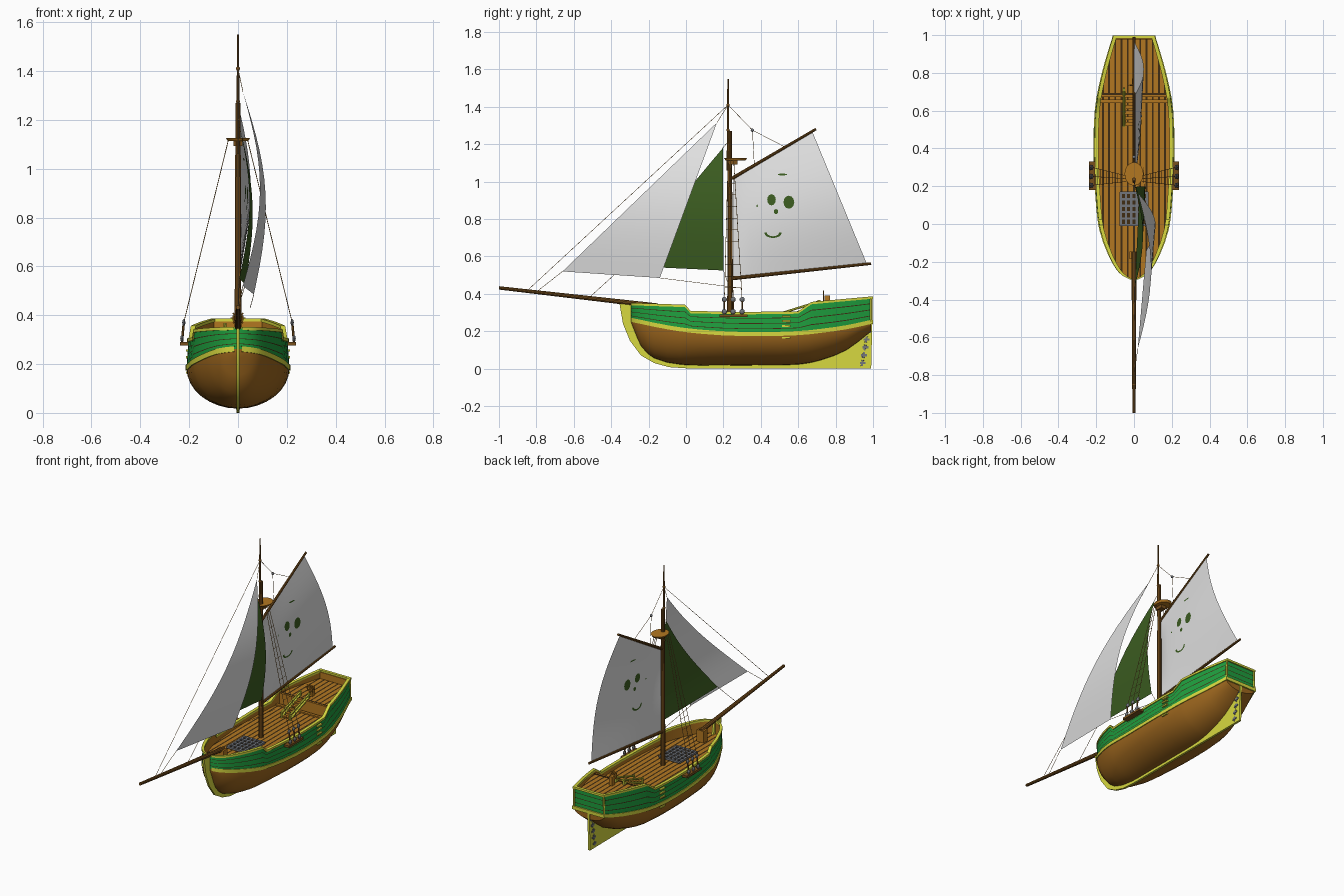
import bpy, bmesh, math
from mathutils import Vector, Matrix
from mathutils.bvhtree import BVHTree

if "Cube" in bpy.data.objects:
    bpy.data.objects.remove(bpy.data.objects["Cube"])

COL = {"hull_green": (.013, .34, .048), "hull_brown": (.34, .135, .013), "trim_yellow": (.68, .69, .05),
       "deck_wood": (.45, .185, .015), "dark_gap": (.05, .025, .006), "spar_brown": (.19, .08, .012),
       "sail_white": (.77, .77, .77), "sail_green": (.045, .11, .015), "iron_grey": (.17, .18, .2),
       "rope": (.36, .19, .05)}
MAT = {}
for k, c in COL.items():
    MAT[k] = bpy.data.materials.new(k)
    MAT[k].diffuse_color = (*c, 1)

def finish(bm, name, *mats, angle=35, recalc=True):
    if recalc:
        bmesh.ops.recalc_face_normals(bm, faces=bm.faces)
    me = bpy.data.meshes.new(name)
    bm.to_mesh(me)
    bm.free()
    ob = bpy.data.objects.new(name, me)
    bpy.context.collection.objects.link(ob)
    for m in mats:
        me.materials.append(MAT[m])
    bpy.ops.object.select_all(action='DESELECT')
    ob.select_set(True)
    bpy.context.view_layer.objects.active = ob
    bpy.ops.object.shade_smooth_by_angle(angle=math.radians(angle))
    return ob

def rod(bm, p, q, r, r2=None, n=6):
    p, q = Vector(p), Vector(q)
    m = Matrix.Translation((p + q) / 2) @ (q - p).to_track_quat('Z', 'Y').to_matrix().to_4x4()
    bmesh.ops.create_cone(bm, cap_ends=True, segments=n, radius1=r, radius2=r if r2 is None else r2,
                          depth=(q - p).length, matrix=m)

def box(bm, c, s):
    bmesh.ops.create_cube(bm, size=1, matrix=Matrix.Translation(c) @ Matrix.Diagonal((*s, 1)))

def ball(bm, c, r, flat=1):
    bmesh.ops.create_uvsphere(bm, u_segments=10, v_segments=6, radius=r,
                              matrix=Matrix.Translation(c) @ Matrix.Diagonal((flat, 1, 1, 1)))

# Hull lines, each a function of y
Y = [-.295, -.275, -.24, -.17, -.03, .18, .4, .6, .72, .86, .99]
WID = [.012, .055, .09, .13, .18, .203, .211, .204, .185, .15, .11]
KEEL = [.25, .2, .12, .055, .022, .018, .018, .022, .045, .1, .2]
WALE = [.262, .257, .25, .235, .21, .19, .185, .19, .202, .222, .25]
RAIL = [(-.3, .345), (-.005, .335), (.025, .302), (.3, .296), (.6, .3), (.67, .35), (1, .38)]
MAIN_Z, AFT_Z = .265, .333

def spline(vals, y):
    i = max(j for j in range(len(Y) - 1) if Y[j] <= y + 1e-9)
    def tan(j):
        a, b = max(j - 1, 0), min(j + 1, len(Y) - 1)
        return (vals[b] - vals[a]) / (Y[b] - Y[a])
    h = Y[i + 1] - Y[i]
    t = (y - Y[i]) / h
    return ((2*t**3 - 3*t*t + 1) * vals[i] + (t**3 - 2*t*t + t) * h * tan(i)
            + (3*t*t - 2*t**3) * vals[i + 1] + (t**3 - t*t) * h * tan(i + 1))

def rail(y):
    for (a, za), (b, zb) in zip(RAIL, RAIL[1:]):
        if y <= b:
            return za + (zb - za) * (y - a) / (b - a)

wid, keel, wale = (lambda y, v=v: spline(v, y) for v in (WID, KEEL, WALE))
deck_z = lambda y: MAIN_Z if y < .68 else AFT_Z
top_x = lambda y: wid(y) * .96
YS = sorted(set(Y + [(a + b) / 2 for a, b in zip(Y, Y[1:])] + [r[0] for r in RAIL[1:-1]] + [.679, .681]))

# Hull shell: round bottom, planked topsides, inner bulwark
SEAMS = [0, .24, .27, .49, .52, .74, .77, 1]
def half(y):
    w, b, v, t = wid(y), keel(y), wale(y), rail(y)
    pts = [(w * math.sin(a), b + (v - b) * (1 - math.cos(a))) for a in [math.pi / 16 * i for i in range(9)]]
    pts += [(w * (1 - .04 * f), v + (t - v) * f) for f in SEAMS[1:]]
    xi = max(pts[-1][0] - .011, 0)
    return pts + [(xi, t), (xi, deck_z(y))]
ROWM = [0] * 8 + [1, 2, 1, 2, 1, 2, 1] + [3, 4]

bm = bmesh.new()
for s in (1, -1):
    grid = [[bm.verts.new((s * x, y, z)) for x, z in half(y)] for y in YS]
    for a, b in zip(grid, grid[1:]):
        for k, m in enumerate(ROWM):
            bm.faces.new((a[k], a[k + 1], b[k + 1], b[k])).material_index = m
for y in (YS[0], YS[-1]):                                  # stem and transom
    h = half(y)
    for k in range(15):
        (x0, z0), (x1, z1) = h[k], h[k + 1]
        ring = [(x0, y, z0), (x1, y, z1), (-x1, y, z1)] + ([(-x0, y, z0)] if k else [])
        bm.faces.new([bm.verts.new(p) for p in ring]).material_index = ROWM[k]
bmesh.ops.remove_doubles(bm, verts=bm.verts, dist=1e-5)
finish(bm, "hull", "hull_brown", "hull_green", "dark_gap", "trim_yellow", "deck_wood")

# Yellow strips that run round the hull
def strip(name, xf, x_in, x_out, zf, z_lo, z_hi):
    bm = bmesh.new()
    for s in (1, -1):
        rows = [[bm.verts.new((s * max(xf(y) + dx, 0), y, zf(y) + dz)) for dx, dz in
                 ((x_in, z_lo), (x_out, z_lo), (x_out, z_hi), (x_in, z_hi))] for y in YS]
        for a, b in zip(rows, rows[1:]):
            for k in range(4):
                bm.faces.new((a[k], a[k - 1], b[k - 1], b[k]))
    ye = YS[-1]
    box(bm, (0, ye, zf(ye) + (z_lo + z_hi) / 2), (2 * (xf(ye) + x_out), .018, z_hi - z_lo))
    finish(bm, name, "trim_yellow")
strip("wale", wid, -.006, .004, wale, -.011, .011)
strip("rail_cap", top_x, -.014, .006, rail, -.006, .007)

bm = bmesh.new()                                            # transom corner posts and inner wall
for s in (1, -1):
    rod(bm, (s * .108, .991, .25), (s * .105, .991, .377), .007)
finish(bm, "transom_posts", "trim_yellow")
bm = bmesh.new()
box(bm, (0, .98, .35), (.2, .008, .05))
finish(bm, "transom_lining", "deck_wood")

# Keel, stem and rudder as one plate
bm = bmesh.new()
out = [(-.355, .345), (-.337, .24), (-.3, .15), (-.24, .07), (-.17, .03), (-.09, .008), (0, .002), (.6, .002),
       (.99, 0), (.996, .245), (.955, .235), (.9, .17), (.8, .11), (.7, .07), (.6, .04), (0, .04), (-.15, .07),
       (-.23, .16), (-.27, .26), (-.285, .35)]
f = bm.faces.new([bm.verts.new((-.007, y, z)) for y, z in out])
ext = bmesh.ops.extrude_face_region(bm, geom=[f])["geom"]
bmesh.ops.translate(bm, verts=[v for v in ext if isinstance(v, bmesh.types.BMVert)], vec=(.014, 0, 0))
finish(bm, "keel_and_rudder", "trim_yellow")
bm = bmesh.new()
for i in range(5):
    y, z = .94 + .007 * i, .03 + .042 * i
    box(bm, (0, y + .005, z), (.022, .032, .012))
    rod(bm, (0, y, z - .016), (0, y + .005, z + .016), .01)
finish(bm, "rudder_hinges", "iron_grey")

# Decks, cut into planks with dark seams
def deck(name, y0, y1, z):
    bm = bmesh.new()
    ys = [y for y in YS if y0 <= y <= y1]
    rows = [[bm.verts.new((s * max(top_x(y) - .01, .001), y, z)) for s in (-1, 1)] for y in ys]
    for a, b in zip(rows, rows[1:]):
        bm.faces.new((a[0], a[1], b[1], b[0]))
    for k in range(-6, 7):
        for d in (-.005, .005):
            bmesh.ops.bisect_plane(bm, geom=bm.verts[:] + bm.edges[:] + bm.faces[:],
                                   plane_co=(k * .033 + d, 0, 0), plane_no=(1, 0, 0))
    for f in bm.faces:
        x = f.calc_center_median().x / .033
        f.material_index = int(abs(x - round(x)) < .13)
    finish(bm, name, "deck_wood", "dark_gap")
deck("main_deck", -.3, .6801, MAIN_Z)
deck("aft_deck", .68, 1, AFT_Z)
bm = bmesh.new()
box(bm, (0, .678, (MAIN_Z + AFT_Z) / 2), (.36, .012, AFT_Z - MAIN_Z + .004))
box(bm, (0, .65, MAIN_Z + .003), (.37, .018, .01))
finish(bm, "deck_step", "deck_wood")
bm = bmesh.new()
box(bm, (0, .688, AFT_Z + .001), (.36, .009, .004))
finish(bm, "deck_step_seam", "dark_gap")

# Cargo grating
bm = bmesh.new()
box(bm, (0, .08, MAIN_Z + .002), (.15, .18, .008))
finish(bm, "hatch", "dark_gap")
bm = bmesh.new()
for i in range(6):
    box(bm, (-.07 + .028 * i, .08, MAIN_Z + .008), (.012, .18, .01))
    box(bm, (0, -.005 + .034 * i, MAIN_Z + .008), (.15, .012, .01))
finish(bm, "hatch_grating", "iron_grey")

# Stairs to the aft deck, steering wheel and bowsprit heel
bm = bmesh.new()
for x in (-.053, .008):
    rod(bm, (x, .52, .272), (x, .7, AFT_Z + .005), .008)
    rod(bm, (x, .52, .3), (x, .72, .362), .006)
    for y, z in ((.52, MAIN_Z), (.71, AFT_Z - .005)):
        rod(bm, (x, y, z), (x, y, z + .04), .007)
finish(bm, "stair_rails", "trim_yellow")
bm = bmesh.new()
for i in range(6):
    box(bm, (-.022, .53 + .03 * i, .275 + .011 * i), (.055, .02, .008))
box(bm, (0, -.165, .3), (.05, .04, .08))
finish(bm, "stair_treads_and_heel_block", "deck_wood")
bm = bmesh.new()
box(bm, (0, .755, .36), (.022, .028, .06))
c = Vector((0, .735, .388))
tip = lambda a, r: c + Vector((r * math.cos(a), 0, r * math.sin(a)))
for i in range(12):
    rod(bm, tip(i * math.pi / 6, .02), tip((i + 1) * math.pi / 6, .02), .004)
for i in range(4):
    rod(bm, tip(i * math.pi / 4, -.03), tip(i * math.pi / 4, .03), .0025)
finish(bm, "steering_wheel", "deck_wood")

# Boarding slats on the hull sides
bm = bmesh.new()
for s in (1, -1):
    for z in (.165, .228, .255, .28):
        box(bm, (s * .2035, .535, z), (.018, .045, .009))
finish(bm, "boarding_slats", "trim_yellow")

# Spars
for name, p, q, r, r2 in (("mast", (0, .235, .25), (0, .235, 1.27), .015, .011),
                          ("topmast", (0, .225, 1.06), (0, .225, 1.55), .008, .004),
                          ("bowsprit", (0, -1, .432), (0, -.15, .335), .009, .014),
                          ("boom", (0, .245, .482), (0, .99, .562), .01, .007),
                          ("gaff", (0, .245, 1.017), (0, .695, 1.281), .009, .007)):
    bm = bmesh.new()
    rod(bm, p, q, r, r2, 10)
    finish(bm, name, "spar_brown")
bm = bmesh.new()
bmesh.ops.create_cone(bm, cap_ends=True, segments=16, radius1=.042, radius2=.05, depth=.013,
                      matrix=Matrix.Translation((0, .265, 1.12)) @ Matrix.Diagonal((1, 1.25, 1, 1)))
finish(bm, "lookout_platform", "deck_wood")
bm = bmesh.new()
box(bm, (0, .25, 1.105), (.035, .05, .025))
finish(bm, "platform_bracket", "spar_brown")

# Sails: a grid between four corners with a sideways belly
def sail(name, mat, tack, clew, head_aft, head_fore, belly, n=14):
    a, b, c, d = map(Vector, (tack, clew, head_aft, head_fore))
    bm = bmesh.new()
    g = [[bm.verts.new(a.lerp(b, i / n).lerp(d.lerp(c, i / n), j / n) + Vector((belly(i / n, j / n), 0, 0)))
          for i in range(n + 1)] for j in range(n + 1)]
    for j in range(n):
        for i in range(n):
            bm.faces.new((g[j][i], g[j][i + 1], g[j + 1][i + 1], g[j + 1][i]))
    bmesh.ops.remove_doubles(bm, verts=bm.verts, dist=1e-5)
    tree = BVHTree.FromBMesh(bm)
    finish(bm, name, mat)
    return tree
arc = lambda t: math.sin(math.pi * t)
sail("jib", "sail_white", (.02, -.66, .52), (.065, -.14, .485), (.02, .165, 1.315), (.02, .165, 1.315),
     lambda s, t: .07 * arc(t))
sail("staysail", "sail_green", (.005, -.33, .55), (.03, .2, .525), (.005, .197, 1.18), (.005, .197, 1.18),
     lambda s, t: .042 * arc(t))
main = sail("mainsail", "sail_white", (0, .255, .49), (0, .967, .56), (0, .675, 1.268), (0, .255, 1.02),
            lambda s, t: .052 * arc(t) * math.sqrt(s))

# Painted face on both sides of the mainsail
bm = bmesh.new()
def patch(pts):
    for off in (.0025, -.0025):
        vs = [bm.verts.new((main.ray_cast(Vector((1, y, z)), Vector((-1, 0, 0)))[0].x + off, y, z)) for y, z in pts]
        bm.faces.new(vs if off > 0 else vs[::-1])
def oval(y, z, ry, rz, n=12):
    patch([(y + ry * math.cos(6.2832 * i / n), z + rz * math.sin(6.2832 * i / n)) for i in range(n)])
oval(.457, .903, .023, .03)
oval(.55, .89, .029, .035)
oval(.481, .84, .012, .013)
oval(.515, 1.038, .026, .005)
oval(.38, .87, .004, .007)
for i in range(8):                                          # smiling mouth
    a, b = (math.pi * (1 + k / 8) for k in (i, i + 1))
    patch([(.465 + r * math.cos(t), .733 + .65 * r * math.sin(t) - .004) for r, t in
           ((.047, a), (.047, b), (.033, b), (.033, a))])
finish(bm, "sail_face", "sail_green", recalc=False)

# Shrouds, ratlines, deadeyes and channels
ropes, eyes, chan = bmesh.new(), bmesh.new(), bmesh.new()
for s in (1, -1):
    box(chan, (s * .22, .255, .283), (.036, .15, .014))
    lo = [Vector((s * .222, y, .37)) for y in (.205, .252, .3)]
    hi = [Vector((s * .04, y, 1.115)) for y in (.225, .24, .255)]
    for a, b in zip(lo, hi):
        rod(ropes, a, b, .0016)
        rod(chan, a, (s * .23, a.y, .285), .005)
        ball(eyes, a, .014, .5)
        ball(eyes, (s * .23, a.y, .305), .014, .5)
    for k in range(1, 11):
        rod(ropes, lo[0].lerp(hi[0], k / 12), lo[2].lerp(hi[2], k / 12), .0012, n=4)
finish(ropes, "shrouds", "rope")
finish(chan, "channels", "spar_brown")

# Stays, halyards and sheets
bm = bmesh.new()
for p, q in (((0, .225, 1.41), (0, -.85, .416)), ((0, .225, 1.41), (.02, .165, 1.315)),
             ((.02, -.66, .52), (0, -.8, .41)), ((0, .225, 1.41), (0, .355, 1.275)),
             ((0, .355, 1.275), (0, .365, 1.09)), ((0, .355, 1.275), (0, .53, 1.185)),
             ((.005, -.33, .55), (0, -.52, .378)), ((.065, -.14, .485), (.05, .3, .43)),
             ((.005, .197, 1.18), (0, .23, 1.22)), ((.03, .2, .525), (0, .235, .43))):
    rod(bm, p, q, .0013, n=5)
finish(bm, "running_rigging", "rope")
ball(eyes, (0, .355, 1.275), .009)
finish(eyes, "deadeyes_and_blocks", "iron_grey")
bm = bmesh.new()
for p in ((0, .225, 1.41), (0, -.85, .416), (0, .225, 1.275)):
    ball(bm, p, .009)
finish(bm, "spar_fittings", "spar_brown")

for m in bpy.data.materials:
    if m.users and not m.is_grease_pencil:
        m.use_nodes = True
        m.node_tree.nodes["Principled BSDF"].inputs["Base Color"].default_value = m.diffuse_color
